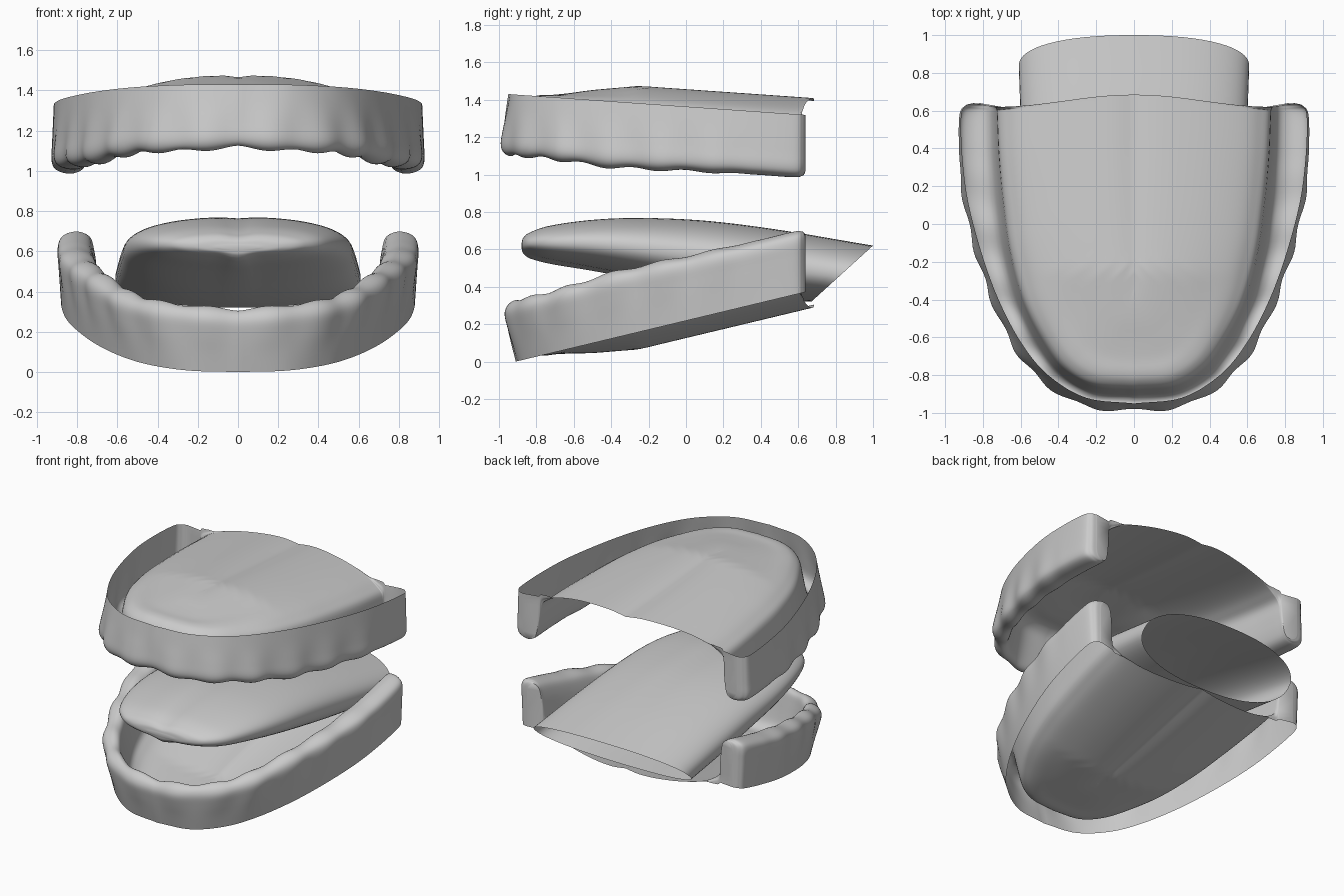
import bpy, bmesh, math
from mathutils import Vector

if "Cube" in bpy.data.objects:
    bpy.data.objects.remove(bpy.data.objects["Cube"])


def spline(keys, t):
    """Catmull-Rom through equally spaced tuples, t in 0..1."""
    n = len(keys) - 1
    i = min(int(t * n), n - 1)
    u = t * n - i
    b, c = keys[i], keys[i + 1]
    a = keys[i - 1] if i > 0 else [2 * p - q for p, q in zip(b, c)]
    d = keys[i + 2] if i + 2 <= n else [2 * q - p for p, q in zip(b, c)]
    return [0.5 * (2 * q + (r - p) * u + (2 * p - 5 * q + 4 * r - s) * u * u
                   + (3 * q - p - 3 * r + s) * u ** 3) for p, q, r, s in zip(a, b, c, d)]


def loft(name, rows, closed=False, caps=()):
    """Skin a list of point rows; caps = (row, point count) n-gons."""
    bm = bmesh.new()
    vs = [[bm.verts.new(p) for p in row] for row in rows]
    for r, s in zip(vs, vs[1:]):
        m = len(r)
        for k in range(m if closed else m - 1):
            l = (k + 1) % m
            bm.faces.new((r[k], r[l], s[l], s[k]))
    for i, count in caps:
        bm.faces.new(vs[i][:count])
    bmesh.ops.remove_doubles(bm, verts=bm.verts, dist=0.0005)
    bmesh.ops.recalc_face_normals(bm, faces=bm.faces)
    me = bpy.data.meshes.new(name)
    bm.to_mesh(me)
    bm.free()
    ob = bpy.data.objects.new(name, me)
    bpy.context.collection.objects.link(ob)
    bpy.ops.object.select_all(action='DESELECT')
    ob.select_set(True)
    bpy.context.view_layer.objects.active = ob
    bpy.ops.object.shade_smooth_by_angle(angle=math.radians(60))
    return ob


# Half arch, front to back: rim x, rim y, inner x, inner y, ridge depth, outward lean
ARCH = [(0, -.95, 0, -.87, .31, .04), (.25, -.92, .21, -.85, .325, .045),
        (.45, -.80, .36, -.76, .325, .05), (.59, -.63, .47, -.61, .335, .05),
        (.71, -.40, .57, -.41, .35, .04), (.80, -.15, .64, -.15, .345, .03),
        (.87, .12, .675, .10, .34, .025), (.90, .36, .70, .36, .335, .015),
        (.905, .57, .71, .57, .335, .01), (.88, .625, .715, .61, .325, .005),
        (.84, .64, .725, .62, .315, 0)]
# Gum section: fraction rim->inner, fraction of depth, share of bump
WALL = [(0, 0, 0), (0, .3, .2), (0, .6, .7), (0, .82, 1), (.08, .94, .8), (.3, 1, .3),
        (.55, 1, 0), (.78, .92, 0), (.9, .72, 0), (.96, .45, 0)]
# Vault section: fraction inner->midline, height above rim plane
VAULT = [(0, -.06), (.07, -.015), (.16, .02), (.3, .05), (.48, .075), (.68, .09),
         (.85, .092), (1, .09)]
N, SUB = 90, 4


def gum(name, rim_z, slope, front_y, side, x_scale, extra_lean, amp):
    """side = +1 vault goes up and ridge down, -1 the reverse."""
    def fit_y(y):
        return .64 + (y - .64) * (.64 - front_y) / 1.59

    def row(t):
        sx = -1 if t < 0 else 1
        t = abs(t)
        rx, ry, ix, iy, depth, lean = spline(ARCH, t)
        rim = Vector((rx * x_scale, fit_y(ry)))
        inner = Vector((ix * x_scale, fit_y(iy)))
        out = (rim - inner).normalized()
        lean += extra_lean * (1 - t)
        fade = max(0, min(1, (.72 - t) / .2))
        bump = -math.cos(2 * math.pi * 9 * t) * amp * fade
        ctrl = []
        for f, h, b in WALL:
            p = rim.lerp(inner, f) + out * (lean * min(1, h * 1.3) * (1 - .5 * f) + bump * b)
            hh = -(depth * h + bump * .8 * (h ** 3))
            ctrl.append((p.x * sx, p.y, rim_z + slope * (p.y - front_y) + side * hh))
        mid = Vector((0, -.35 + (iy + .87) / 1.49 * 1.035))
        end = max(0, (t - .85) / .15)
        for f, h in VAULT:
            p = inner.lerp(mid, f)
            # curved rear edge, lower dome towards the front, shallow midline dip
            g = .5 - .5 * math.cos(math.pi * f)
            p.y += (g - f) * (mid.y - inner.y) * end
            if h > 0:
                h *= max(.25, min(1, (p.y + .85) / .6))
            h += max(0, .06 * (1 - f * 6)) * end
            if f == 1:
                h -= .012 * min(1, t * 1.5)
            ctrl.append((p.x * sx, p.y, rim_z + slope * (p.y - front_y) + side * h))
        m = (len(ctrl) - 1) * SUB
        return [spline(ctrl, k / m) for k in range(m + 1)]

    rows = [row(i / N) for i in range(-N, N + 1)]
    wall_count = len(WALL) * SUB + 1
    return loft(name, rows, caps=((0, wall_count), (-1, wall_count)))


# Upper gum with palate, lower gum with mouth floor
gum("upper_gum", 1.43, -.07, -.95, 1, 1.01, 0, .010)
gum("lower_gum", 0.0, .24, -.91, -1, .97, .022, .008)

# Tongue: top y, top z, bottom y, bottom z, half width
TONGUE = [(-.88, .63, -.88, .61, .10), (-.87, .665, -.87, .592, .23),
          (-.83, .695, -.83, .572, .335), (-.72, .73, -.72, .54, .435),
          (-.5, .76, -.5, .50, .515), (-.25, .77, -.25, .45, .56),
          (.1, .755, .05, .39, .58), (.5, .705, .35, .345, .595),
          (1.0, .62, .67, .32, .61)]


def tongue_ring(t, seg=64):
    ty, tz, by, bz, w = spline(TONGUE, t)
    ring = []
    for k in range(seg):
        a = 2 * math.pi * k / seg
        c, s = math.cos(a), math.sin(a)
        x = w * math.copysign(abs(c) ** .88, c)
        v = math.copysign(abs(s) ** .88, s)
        groove = math.exp(-(x / .06) ** 2) * min(1, t * 4) * (1 - t)
        z = (tz + bz) / 2 + v * (tz - bz) / 2 - groove * (.018 if s > 0 else .03)
        ring.append((x, (ty + by) / 2 + v * (ty - by) / 2, z))
    return ring


# Rear of the tongue is left open on a slanted plane
loft("tongue", [tongue_ring(i / 64) for i in range(65)], closed=True, caps=((0, 64),))
